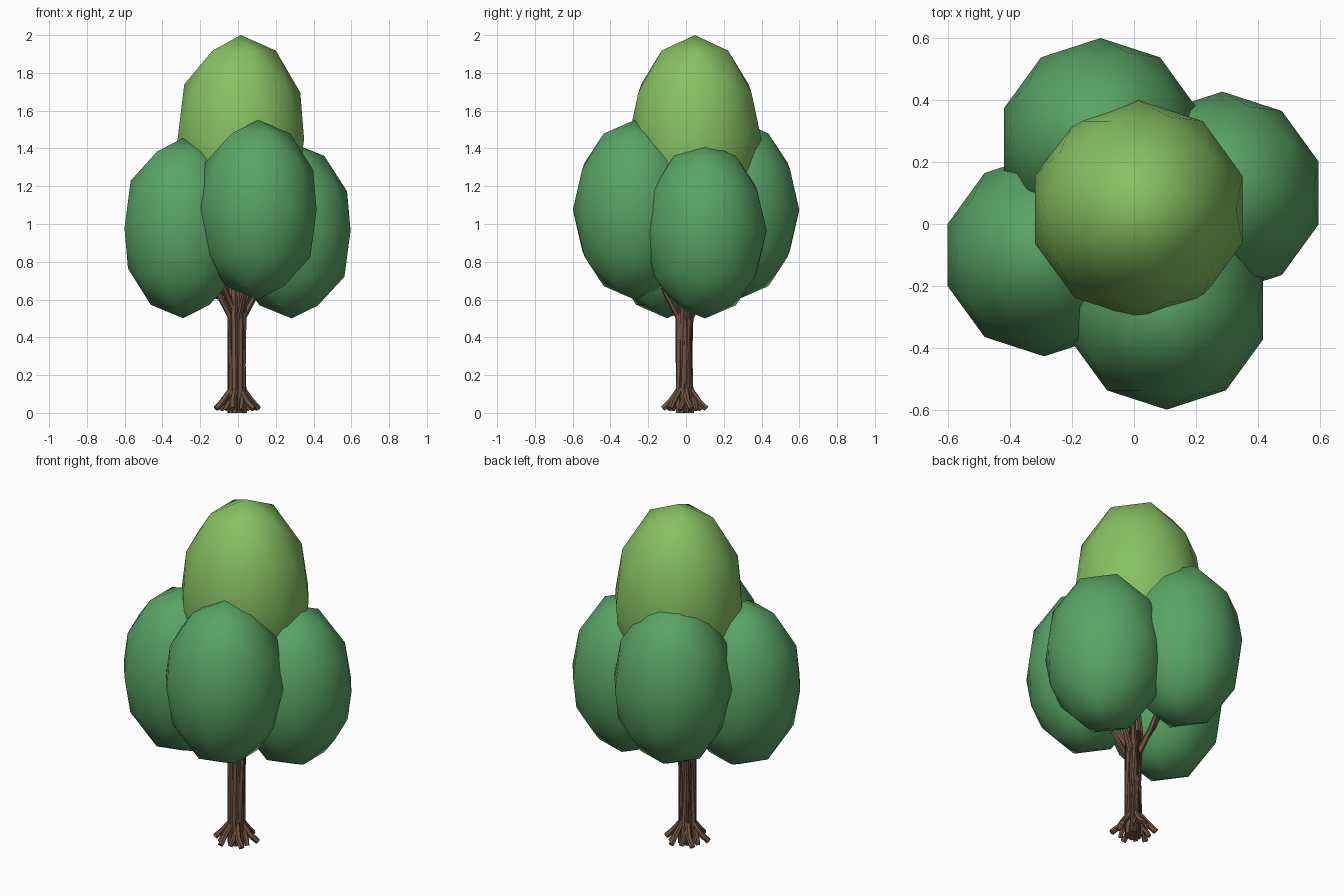
import bpy, bmesh, math
from mathutils import Vector

if "Cube" in bpy.data.objects:
    bpy.data.objects.remove(bpy.data.objects["Cube"])


def material(name, rgb):
    m = bpy.data.materials.new(name)
    m.diffuse_color = (*rgb, 1)
    m.use_nodes = True
    m.node_tree.nodes["Principled BSDF"].inputs["Base Color"].default_value = m.diffuse_color
    return m


BARK = material("bark", (0.17, 0.09, 0.055))
LEAF = material("dark_leaf", (0.10, 0.37, 0.13))
CROWN = material("light_leaf", (0.24, 0.53, 0.12))


def foliage(name, loc, r, h, mat):
    bpy.ops.mesh.primitive_ico_sphere_add(subdivisions=2, radius=1, location=loc)
    ob = bpy.context.object
    ob.name = name
    ob.scale = (r, r, h)
    ob.data.materials.append(mat)
    bpy.ops.object.shade_smooth()


def tube(bm, points, radii, sides=6):
    # sweep a polygon along a path, with closed ends
    pts = [Vector(p) for p in points]
    rings = []
    for i, p in enumerate(pts):
        d = (pts[min(i + 1, len(pts) - 1)] - pts[max(i - 1, 0)]).normalized()
        q = d.to_track_quat('Z', 'Y')
        rings.append([bm.verts.new(p + q @ Vector((radii[i] * math.cos(a), radii[i] * math.sin(a), 0)))
                      for a in (math.tau * k / sides for k in range(sides))])
    for a, b in zip(rings, rings[1:]):
        for k in range(sides):
            n = (k + 1) % sides
            bm.faces.new((a[k], a[n], b[n], b[k]))
    bm.faces.new(rings[0][::-1])
    bm.faces.new(rings[-1])


def finish(bm, name):
    me = bpy.data.meshes.new(name)
    bm.to_mesh(me)
    bm.free()
    me.materials.append(BARK)
    bpy.context.collection.objects.link(bpy.data.objects.new(name, me))


def polar(r, a, z):
    return (-0.004 + r * math.cos(a), -0.007 + r * math.sin(a), z)


# Leaf masses
SIDES = {
    "foliage_front": (0.105, -0.272, 1.075, 0.475),
    "foliage_back": (-0.108, 0.273, 1.075, 0.475),
    "foliage_left": (-0.29, -0.1, 0.978, 0.477),
    "foliage_right": (0.285, 0.1, 0.965, 0.465),
}
for name, (x, y, z, h) in SIDES.items():
    foliage(name, (x, y, z), 0.327, h, LEAF)
foliage("foliage_crown", (0.015, 0.047, 1.45), 0.352, 0.55, CROWN)

# Trunk: a ridged bundle of stems around a core
bm = bmesh.new()
tube(bm, [polar(0, 0, 0), polar(0, 0, 1.1)], [0.042, 0.035])
for k in range(7):
    a = math.tau * k / 7 + math.pi / 2
    tube(bm, [polar(0.032, a, 0), polar(0.032, a, 0.62), polar(0.02, a, 0.8)], [0.02, 0.02, 0.015])
finish(bm, "trunk")

# Branches: a pair reaching into each leaf mass
bm = bmesh.new()
for x, y, z, h in SIDES.values():
    a = math.atan2(y, x)
    for da, z0 in ((0, 0.5), (0.5, 0.54)):
        tube(bm, [polar(0.03, a + da, z0), polar(0.1, a + da, z0 + 0.12), polar(0.2, a + da / 2, 0.85)],
             [0.018, 0.015, 0.01])
finish(bm, "branches")

# Roots: each bends outward and forks
bm = bmesh.new()
for k in range(6):
    a = math.tau * k / 6 + 0.2
    tube(bm, [polar(0.03, a, 0.13), polar(0.08, a, 0.06), polar(0.118, a + 0.12, 0.022)],
         [0.014, 0.016, 0.016])
    tube(bm, [polar(0.04, a, 0.1), polar(0.075, a - 0.4, 0.045), polar(0.09, a - 0.5, 0.016)],
         [0.012, 0.014, 0.013])
finish(bm, "roots")
